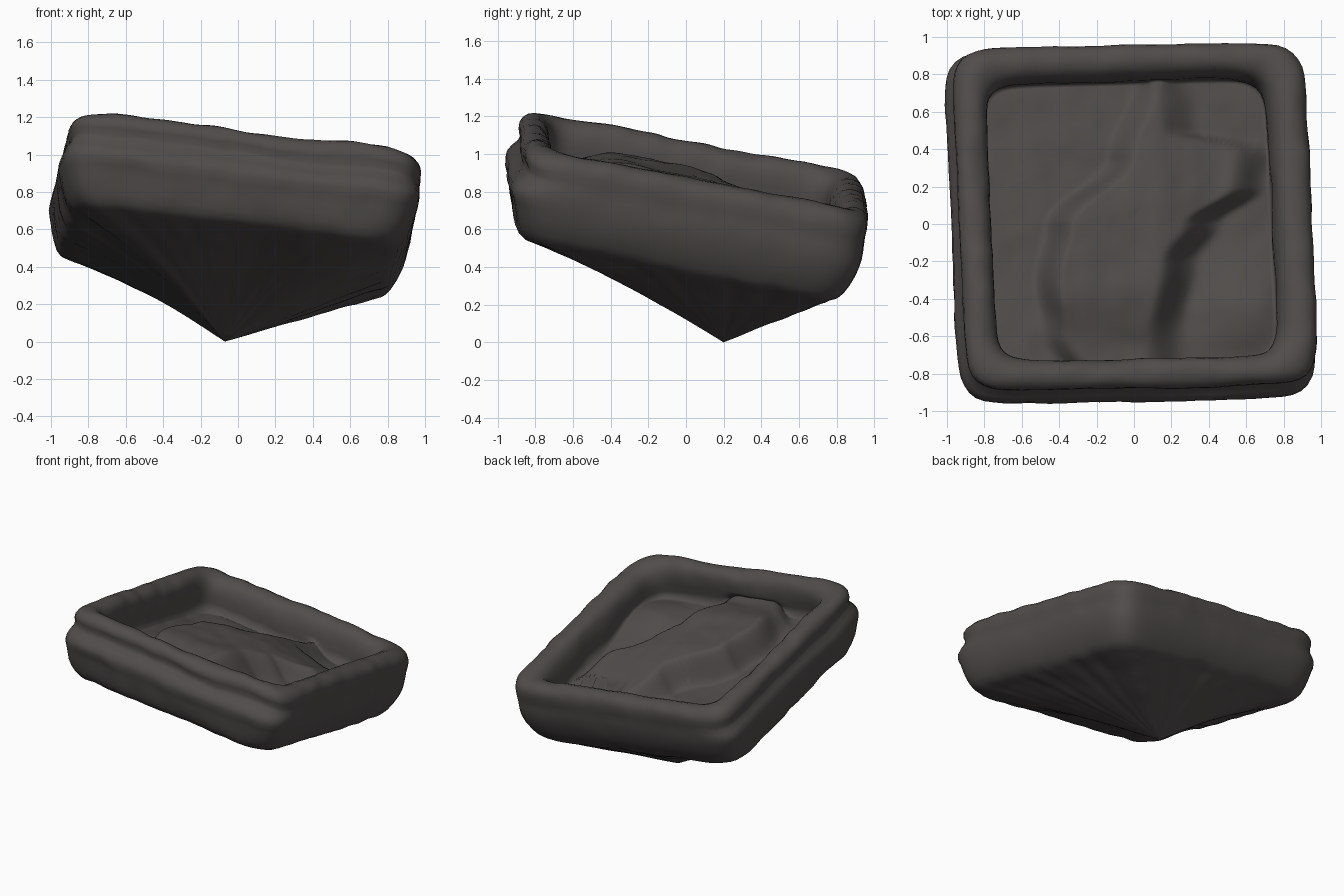
import bpy, bmesh, math
from mathutils import Vector, noise

if "Cube" in bpy.data.objects:
    bpy.data.objects.remove(bpy.data.objects["Cube"])

N = 176                                    # points around each ring
AXIS = Vector((0.13, 0.2, 0.97))           # tilted axis of the slab
APEX = Vector((-0.07, 0.2, 0.0))           # lowest point of the underside
# corner order: front left, front right, back right, back left
OUTER = [(-0.885, -0.89), (1.0, -0.85), (0.92, 0.99), (-0.975, 0.955)]
INNER = [(-0.72, -0.72), (0.80, -0.69), (0.73, 0.82), (-0.79, 0.78)]


def plane(x, y):
    return 0.965 - 0.12 * x - 0.2 * y


def bilinear(q, u, v):
    w = [(1 - u) * (1 - v), (1 + u) * (1 - v), (1 + u) * (1 + v), (1 - u) * (1 + v)]
    return [sum(w[i] * q[i][k] for i in range(4)) / 4 for k in (0, 1)]


def ring_uv(p=11):
    """Rounded square outline in -1..1."""
    out = []
    for i in range(N):
        a = 2 * math.pi * i / N
        c, s = math.cos(a), math.sin(a)
        r = (abs(c) ** p + abs(s) ** p) ** (-1 / p)
        out.append((c * r, s * r))
    return out


def smooth(t):
    t = max(0.0, min(1.0, t))
    return t * t * (3 - 2 * t)


def interp(table, y):
    for (y0, a), (y1, b) in zip(table, table[1:]):
        if y <= y1:
            return a + (b - a) * smooth((y - y0) / (y1 - y0))
    return table[-1][1]


LEFT_EDGE = [(-0.9, -0.3), (-0.6, -0.5), (-0.3, -0.54), (0.0, -0.48), (0.35, -0.15), (0.75, -0.02), (0.9, 0)]
RIGHT_EDGE = [(-0.9, 0.26), (-0.6, 0.28), (-0.2, 0.36), (0.0, 0.48), (0.2, 0.72), (0.4, 0.75), (0.5, 0.36), (0.9, 0.32)]


def floor_depth(x, y):
    """Depth of the basin floor under the rim plane, with a sloping mound."""
    left = smooth((x - interp(LEFT_EDGE, y)) / 0.16)
    right = smooth((interp(RIGHT_EDGE, y) - x) / 0.22)
    crest = 0.22 - 0.12 * smooth((y - 0.1) / 0.7) - 0.1 * smooth((-0.3 - y) / 0.4)
    crest -= 0.07 * smooth((x - 0.1) / 0.4)
    lump = 0.09 * math.exp(-((x - 0.62) ** 2 + (y + 0.45) ** 2) / 0.06)
    return 0.29 - crest * left * right - lump


def bump(p, amount):
    return amount * noise.noise(p * 3.0) + amount * 0.5 * noise.noise(p * 8.0)


def wall_point(u, v, blend, scale, depth):
    """Point on the wall: blend 0 = inner outline, 1 = outer outline."""
    a, b = bilinear(INNER, u, v), bilinear(OUTER, u, v)
    x = (a[0] + (b[0] - a[0]) * blend) * scale
    y = (a[1] + (b[1] - a[1]) * blend) * scale
    p = Vector((x, y, plane(x, y))) - AXIS * depth
    # groove below the lip on the front and left sides
    side = max(max(0, -v) ** 8, 0.5 * max(0, -u) ** 8)
    g = -0.035 * math.exp(-((depth - 0.13) / 0.04) ** 2) + 0.03 * math.exp(-((depth - 0.23) / 0.06) ** 2)
    if blend > 0.9:
        p.x *= 1 + g * side
        p.y *= 1 + g * side
    n = bump(p, 0.018)
    return p + Vector((n * 0.6, n * 0.6, n))


uv = ring_uv()
rings = []

# basin floor rings, from the middle outwards
for k in range(1, 37):
    s = k / 36
    ring = []
    for u, v in uv:
        x, y = bilinear(INNER, u * s, v * s)
        sh = 0.25 * s ** 6                 # follows the foot of the leaning wall
        x, y = x - 0.13 * sh, y - 0.2 * sh
        p = Vector((x, y, plane(x, y) - floor_depth(x, y)))
        p.z += bump(p, 0.015)
        ring.append(p)
    rings.append(ring)

# inner wall, rounded rim and outer wall: (blend, scale, depth)
PROFILE = [(0, 1, 0.2), (-0.04, 1, 0.14), (-0.02, 1, 0.09), (0.02, 1, 0.055), (0.1, 1, 0.025), (0.22, 1, 0.005),
           (0.4, 1, -0.01), (0.6, 1, -0.01), (0.77, 1, 0.0), (0.9, 1, 0.022), (0.97, 1, 0.05), (1, 1, 0.085),
           (1, 1, 0.12), (1, 1, 0.15), (1, 1.003, 0.18), (1, 1.005, 0.21), (1, 1.005, 0.25), (1, 1.0, 0.29),
           (1, 0.99, 0.34), (1, 0.973, 0.39), (1, 0.95, 0.44), (1, 0.925, 0.475), (1, 0.89, 0.497)]
for blend, scale, depth in PROFILE:
    rings.append([wall_point(u, v, blend, scale, depth) for u, v in uv])

# underside tapering to the off-centre low point
base = rings[-1]
for k in range(1, 20):
    t = k / 20
    ring = []
    for p in base:
        q = p.lerp(APEX, t)
        q.z += 0.05 * math.sin(math.pi * t) * smooth(0.5 - 0.6 * (p.x + p.y))
        q.z += bump(q, 0.012) * (1 - t)
        ring.append(q)
    rings.append(ring)

# skin the rings into one closed body
bm = bmesh.new()
loops = [[bm.verts.new(p) for p in ring] for ring in rings]
for a, b in zip(loops, loops[1:]):
    for i in range(N):
        j = (i + 1) % N
        bm.faces.new((a[i], b[i], b[j], a[j]))
cx, cy = bilinear(INNER, 0, 0)
top = bm.verts.new((cx, cy, plane(cx, cy) - floor_depth(cx, cy)))
tip = bm.verts.new(APEX)
for i in range(N):
    j = (i + 1) % N
    bm.faces.new((top, loops[0][i], loops[0][j]))
    bm.faces.new((tip, loops[-1][j], loops[-1][i]))
bmesh.ops.recalc_face_normals(bm, faces=bm.faces)

mesh = bpy.data.meshes.new("stone_basin")
bm.to_mesh(mesh)
bm.free()
basin = bpy.data.objects.new("stone_basin", mesh)
bpy.context.collection.objects.link(basin)

stone = bpy.data.materials.new("dark_stone")
stone.diffuse_color = (0.08, 0.073, 0.07, 1)
stone.use_nodes = True
stone.node_tree.nodes["Principled BSDF"].inputs["Base Color"].default_value = stone.diffuse_color
mesh.materials.append(stone)
for f in mesh.polygons:
    f.use_smooth = True
